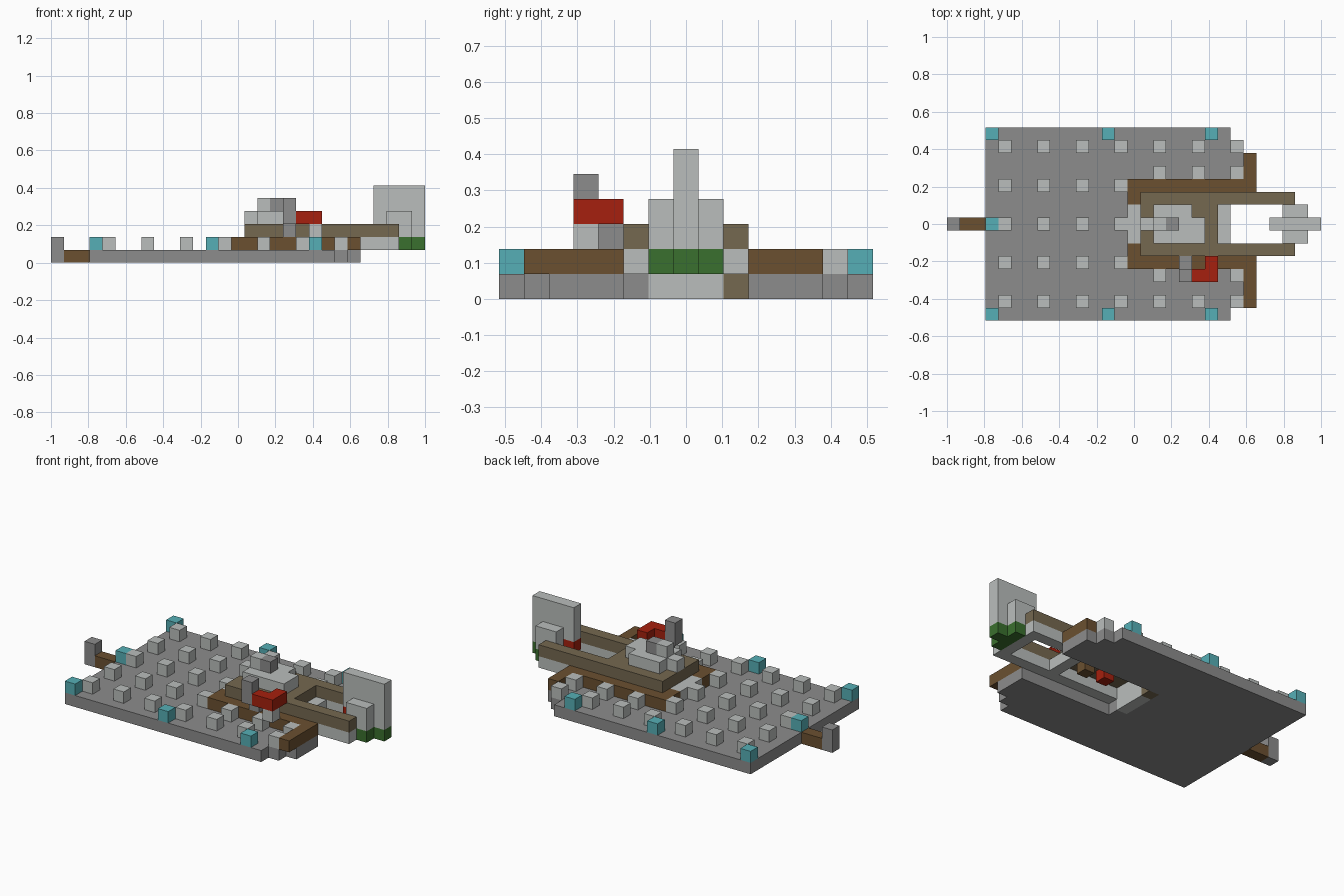
import bpy
import bmesh
from mathutils import Matrix, Vector

cube = bpy.data.objects.get("Cube")
if cube:
    bpy.data.objects.remove(cube, do_unlink=True)

CELL = 2 / 29      # edge of one block
LAST_ROW = 14      # rows across the model run from zero to this


def linear(value):
    value /= 255
    return value / 12.92 if value < 0.04 else ((value + 0.055) / 1.055) ** 2.4


def material(name, red, green, blue):
    mat = bpy.data.materials.new(name)
    mat.use_nodes = True
    color = (linear(red), linear(green), linear(blue), 1)
    mat.diffuse_color = color
    mat.node_tree.nodes["Principled BSDF"].inputs["Base Color"].default_value = color
    return mat


grey = material("mid grey", 140, 140, 140)
light = material("light grey", 186, 190, 188)
brown = material("brown", 107, 80, 48)
olive = material("olive brown", 117, 104, 80)
teal = material("teal", 86, 175, 182)
red = material("red", 166, 32, 14)
green = material("green", 58, 112, 46)


def span(value):
    return value if isinstance(value, tuple) else (value, value)


def block(x, y, z):
    """Inclusive cell ranges of one block."""
    return span(x), span(y), span(z)


def mirrored(blocks):
    """Blocks together with their copies across the middle row."""
    copies = [(x, (LAST_ROW - y[1], LAST_ROW - y[0]), z) for x, y, z in blocks]
    return blocks + copies


def build(name, mat, blocks):
    bm = bmesh.new()
    for ranges in blocks:
        low = Vector([r[0] for r in ranges]) * CELL
        high = Vector([r[1] + 1 for r in ranges]) * CELL
        shift = Vector((-1, -(LAST_ROW + 1) * CELL / 2, 0))
        place = Matrix.Translation((low + high) / 2 + shift)
        bmesh.ops.create_cube(bm, size=1, matrix=place @ Matrix.Diagonal((*(high - low), 1)))
    mesh = bpy.data.meshes.new(name)
    bm.to_mesh(mesh)
    bm.free()
    mesh.materials.append(mat)
    obj = bpy.data.objects.new(name, mesh)
    bpy.context.collection.objects.link(obj)


# Deck slab with a notch open toward the stern
build("deck_slab", grey, [
    block(x=(3, 13), y=(0, 14), z=0),
    block(x=14, y=(0, 5), z=0),
    block(x=14, y=(10, 14), z=0),
] + mirrored([
    block(x=(15, 21), y=(0, 4), z=0),
    block(x=22, y=(1, 4), z=0),
    block(x=23, y=(2, 4), z=0),
]))
build("notch_corner", olive, [block(x=14, y=9, z=0)])
build("notch_end_wall", light, [block(x=14, y=(6, 8), z=(0, 1))])

# Deck studs and teal corner lamps
studs = [block(x=x, y=y, z=1) for x in range(4, 14, 3) for y in range(1, 14, 3)]
studs += mirrored([block(x=x, y=y, z=1) for x in (16, 19, 22) for y in (1, 3)])
build("deck_studs", light, studs)
lamps = mirrored([block(x=x, y=0, z=1) for x in (3, 12, 20)])
build("deck_lamps", teal, lamps + [block(x=3, y=7, z=1)])

# Bow boom
build("boom_arm", brown, [block(x=(1, 2), y=7, z=0)])
build("boom_tip", grey, [block(x=0, y=7, z=(0, 1))])

# Brown strips around the hull
build("side_strips", brown, mirrored([
    block(x=(14, 23), y=4, z=1),
    block(x=14, y=5, z=1),
]))
build("stern_strip_right", brown, [block(x=23, y=(1, 3), z=1)])
build("stern_strip_left", brown, [block(x=23, y=(11, 12), z=1)])

# Central hull walls, roof and open rear frame
build("hull_walls", light, mirrored([block(x=(15, 26), y=5, z=1)])
      + [block(x=21, y=(6, 8), z=1)])
build("hull_roof", olive, mirrored([block(x=(15, 26), y=5, z=2)])
      + [block(x=(15, 20), y=(6, 8), z=2)])
build("cabin_lamp", red, [block(x=17, y=7, z=1)])
build("cabin_seat", brown, [block(x=19, y=7, z=1)])

# Cockpit on the roof
build("cockpit", light, [
    block(x=15, y=7, z=3),
    block(x=(16, 18), y=(6, 8), z=3),
    block(x=19, y=(6, 7), z=3),
    block(x=16, y=7, z=4),
])
build("cockpit_cap", grey, [block(x=17, y=7, z=4)])

# Side turret
build("turret_post", light, [block(x=20, y=3, z=2)])
build("turret_mast", grey, [block(x=18, y=4, z=2), block(x=18, y=3, z=(3, 4))])
build("turret_head", red, [block(x=(19, 20), y=3, z=3), block(x=20, y=4, z=3)])

# Tail fin and engines
build("tail_base", light, [
    block(x=26, y=(6, 8), z=(1, 3)),
    block(x=27, y=(6, 8), z=(2, 3)),
])
build("tail_fin", light, [
    block(x=(25, 28), y=7, z=(4, 5)),
    block(x=25, y=7, z=3),
    block(x=28, y=7, z=(2, 3)),
])
build("tail_lamp", red, [block(x=25, y=7, z=2)])
build("engines", green, [block(x=27, y=(6, 8), z=1), block(x=28, y=7, z=1)])
